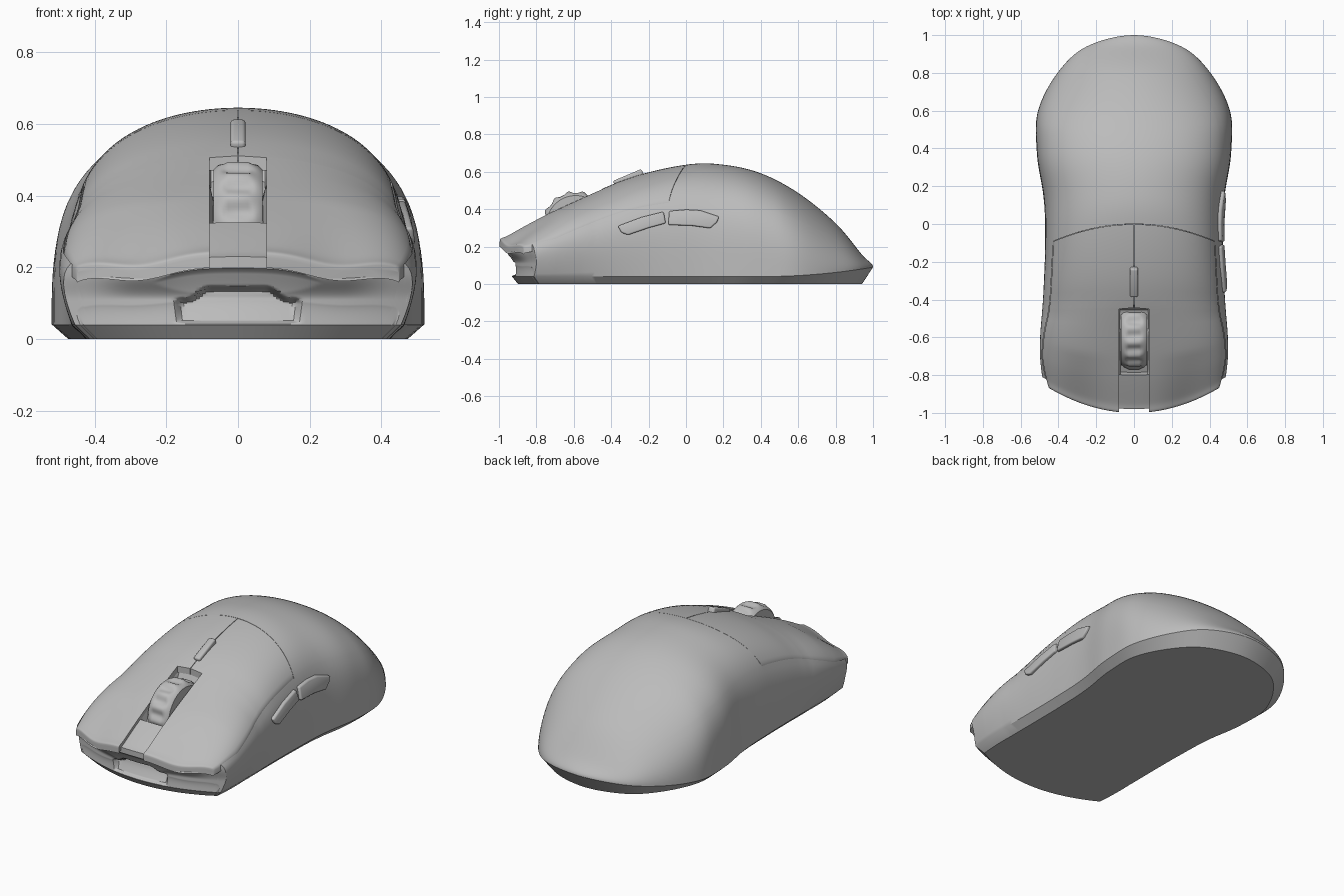
import bpy, bmesh, math
from mathutils import Vector

cube = bpy.data.objects.get("Cube")
if cube:
    bpy.data.objects.remove(cube, do_unlink=True)

grey = bpy.data.materials.new("matte_grey")
grey.use_nodes = True
grey.diffuse_color = (0.5, 0.5, 0.5, 1)
grey.node_tree.nodes["Principled BSDF"].inputs["Base Color"].default_value = (0.5, 0.5, 0.5, 1)

# Stations from the front foot, over the lip, to the tail: y, half width, height
STATIONS = [(-.93, .43, .04), (-.93, .452, .11), (-.965, .472, .185), (-1, .483, .237),
            (-.95, .492, .264), (-.8, .503, .345), (-.6, .503, .44), (-.3, .487, .568),
            (0, .475, .638), (.2, .478, .638), (.4, .514, .592), (.6, .508, .487),
            (.8, .405, .325), (.94, .25, .158), (1, 0, .09), (.94, -.25, .022)]
LIP, SEAM, TAIL = 3, 8, 14
SLOT_END = 6.53     # station at the back of the wheel slot


def clamp(v):
    return max(0.0, min(1.0, v))


def smooth(v):
    v = clamp(v)
    return v * v * (3 - 2 * v)


def station(t):
    """Catmull-Rom interpolation of the stations."""
    i = min(int(t), TAIL - 1)
    f = t - i
    a, b, c, d = (Vector(STATIONS[max(0, k)]) for k in (i - 1, i, i + 1, i + 2))
    y, w, h = b + .5 * f * (c - a + f * (2 * a - 5 * b + 4 * c - d + f * (3 * (b - c) + d - a)))
    rim = .04 + .05 * clamp((y - .4) / .6) ** 2
    return y, max(w, 1e-5), max(h - rim, 0), rim


def powers(y):
    """Exponents of the arch: roundness of the crown and of the walls."""
    walls = 4.1 + 5.5 * max(0, -.5 - y) - 2.2 * smooth((y - .3) / .55)
    return 2.0 + 2.6 * max(0, -.4 - y), walls


def edge_level(t):
    """Relative height where the click panels end."""
    return .66 + .7 * clamp(-.8 - station(t)[0])


def arch_x(t, k):
    y, w = station(t)[:2]
    m, n = powers(y)
    return w * max(0, 1 - k ** n) ** (1 / m)


def edge_x(t):
    return arch_x(t, edge_level(t))


def bowed(y, x):
    """Curve each section in plan: nose rounds back, seam arcs forward."""
    bow = -.5 - 1.15 * y if y < 0 else -.5 * clamp(1 - 2 * y)
    return y + bow * x * x


def nose(x, z):
    """Foremost y of the shell, bulging under the lip away from the corners."""
    bulge = .05 - .03 * smooth((abs(x) - .28) / .15)
    return -.93 - bulge * smooth((z - .11) / .075)


def top_point(t, x, drop=0.0, shell=False):
    y, w, h, rim = station(t)
    m, n = powers(y)
    z = rim + h * max(0, 1 - (abs(x) / w) ** m) ** (1 / n)
    groove = .034 * clamp((-.7 - y) / .3) * clamp(t / 2)
    z -= groove * math.exp(-((abs(x) - .28) / .12) ** 2) + drop
    return Vector((x, bowed(max(y, nose(x, z)) if shell else y, x), z))


def flank_point(t, s):
    """Side wall from the rim (s = 0) to the panel edge (s = 1)."""
    y, w, h, rim = station(t)
    k = edge_level(t) * s
    x = arch_x(t, k) * (1 - .08 * clamp((.2 - y) / .8) * clamp(t / 3) * (1 - s) ** 2)
    z = rim + h * k
    return Vector((x, bowed(max(y, nose(x, z)), x), z))


def finish(name, bm, angle=35, bevel=0.0):
    bmesh.ops.recalc_face_normals(bm, faces=bm.faces)
    mesh = bpy.data.meshes.new(name)
    bm.to_mesh(mesh)
    bm.free()
    mesh.materials.append(grey)
    obj = bpy.data.objects.new(name, mesh)
    bpy.context.collection.objects.link(obj)
    bpy.ops.object.select_all(action='DESELECT')
    obj.select_set(True)
    bpy.context.view_layer.objects.active = obj
    if bevel:
        mod = obj.modifiers.new("soft_edges", 'BEVEL')
        mod.width, mod.segments = bevel, 3
        bpy.ops.object.modifier_apply(modifier=mod.name)
    bpy.ops.object.shade_smooth_by_angle(angle=math.radians(angle))
    return obj


def loft(rows, wrap=False, caps=False):
    bm = bmesh.new()
    vs = [[bm.verts.new(p) for p in row] for row in rows]
    n = len(rows[0])
    for a, b in zip(vs, vs[1:]):
        for j in range(n if wrap else n - 1):
            k = (j + 1) % n
            bm.faces.new((a[j], a[k], b[k], b[j]))
    if caps:
        bm.faces.new(vs[0])
        bm.faces.new(vs[-1][::-1])
    return bm


def body_row(t):
    half = [flank_point(t, i / 12) for i in range(13)]
    y = station(t)[0]
    for i in range(49):
        x = edge_x(t) * (1 - i / 48)
        drop = .02 * clamp(t - 2) if t < SEAM else 0
        if t > LIP and x < .078 and -.79 < y < -.455:
            drop += .045      # wheel well
        p = top_point(t, x, drop, True)
        if t < 2:             # cable port scooped into the front
            roof = .118 + .032 * smooth((.14 - x) / .06)
            mask = smooth((.178 - x) / .025) * smooth((roof - p.z) / .018) * smooth((p.z - .042) / .01)
            p.y += mask * (.015 + .45 * (p.z - .042))
        half.append(p)
    return half + [Vector((-p.x, p.y, p.z)) for p in half[-2::-1]]


# Main shell with chamfered foot and flat underside
ts = [i / 20 for i in range(40)] + [2 + i / 12 for i in range(72)]
ts += [SEAM - .001] + [SEAM + i / 8 for i in range(49)]
bm = loft([body_row(t) for t in ts])
bmesh.ops.remove_doubles(bm, verts=bm.verts, dist=.0002)
border = [e for e in bm.edges if e.is_boundary]
ext = bmesh.ops.extrude_edge_only(bm, edges=border)["geom"]
for v in ext:
    if isinstance(v, bmesh.types.BMVert):
        v.co = (v.co.x * .91, v.co.y * .953 - .012, 0)
bmesh.ops.holes_fill(bm, edges=[e for e in bm.edges if e.is_boundary], sides=0)
finish("body_shell", bm, 32)


# Click panels, split by the centre seam and the wheel slot
def panel_ring(t, side, first):
    gap = .08 if t < SLOT_END else .0015
    far = edge_x(t) * .995
    xs = [gap + (far - gap) * (1 - (1 - i / 24) ** 1.4) for i in range(25)]
    outer = [top_point(t, x, .008 if first or i == 24 else 0) for i, x in enumerate(xs)]
    inner = [top_point(t, x, .036) for x in reversed(xs)]
    return [Vector((side * p.x, p.y, p.z)) for p in outer + inner]


panel_ts = sorted([LIP + .12 * i for i in range(42)] + [LIP + .03, SLOT_END - .01, SLOT_END + .01, SEAM - .008])
for label, side in (("left", 1), ("right", -1)):
    rings = [panel_ring(t, side, t == LIP) for t in panel_ts]
    finish(label + "_click_panel", loft(rings, wrap=True, caps=True), 40)

# Scroll wheel with scalloped grip
rows = []
for x, r, bump in ((-.068, .13, 0), (-.068, .155, 0), (-.054, .168, 0), (-.04, .171, .3), (-.027, .172, 1),
                   (.027, .172, 1), (.04, .171, .3), (.054, .168, 0), (.068, .155, 0), (.068, .13, 0)):
    ring = []
    for i in range(144):
        a = math.tau * i / 144
        rad = r + .008 * bump * math.cos(14 * a)
        ring.append(Vector((x, -.59 + rad * math.cos(a), .318 + rad * math.sin(a))))
    rows.append(ring)
finish("scroll_wheel", loft(rows, wrap=True, caps=True), 40)

# Small button behind the wheel
bm = bmesh.new()
bmesh.ops.create_cube(bm, size=1)
bmesh.ops.scale(bm, vec=(.042, .165, .05), verts=bm.verts)
button = finish("top_button", bm, 40, .01)
button.location = (0, -.305, .56)
button.rotation_euler.x = .4


# Two thumb buttons on the left flank
def side_x(y, z):
    points = []
    for i in range(300):
        t = 4 + i * .025
        _, _, h, rim = station(t)
        k = (z - rim) / h
        if k < edge_level(t):
            points.append(flank_point(t, k / edge_level(t)))
        elif k < 1:
            points.append(top_point(t, arch_x(t, k)))
    return min(points, key=lambda p: abs(p.y - y)).x


def thumb_button(name, outline):
    inner = [Vector((.4, y, z)) for y, z in outline]
    outer = [Vector((side_x(y, z) + .018, y, z)) for y, z in outline]
    finish(name, loft([inner, outer], wrap=True, caps=True), 40, .009)


thumb_button("front_thumb_button", [(-.365, .31), (-.24, .357), (-.12, .387), (-.108, .325),
                                    (-.2, .3), (-.31, .262), (-.345, .275)])
thumb_button("rear_thumb_button", [(-.09, .39), (0, .398), (.075, .394), (.178, .36),
                                   (.165, .33), (.13, .298), (.03, .312), (-.095, .316)])
